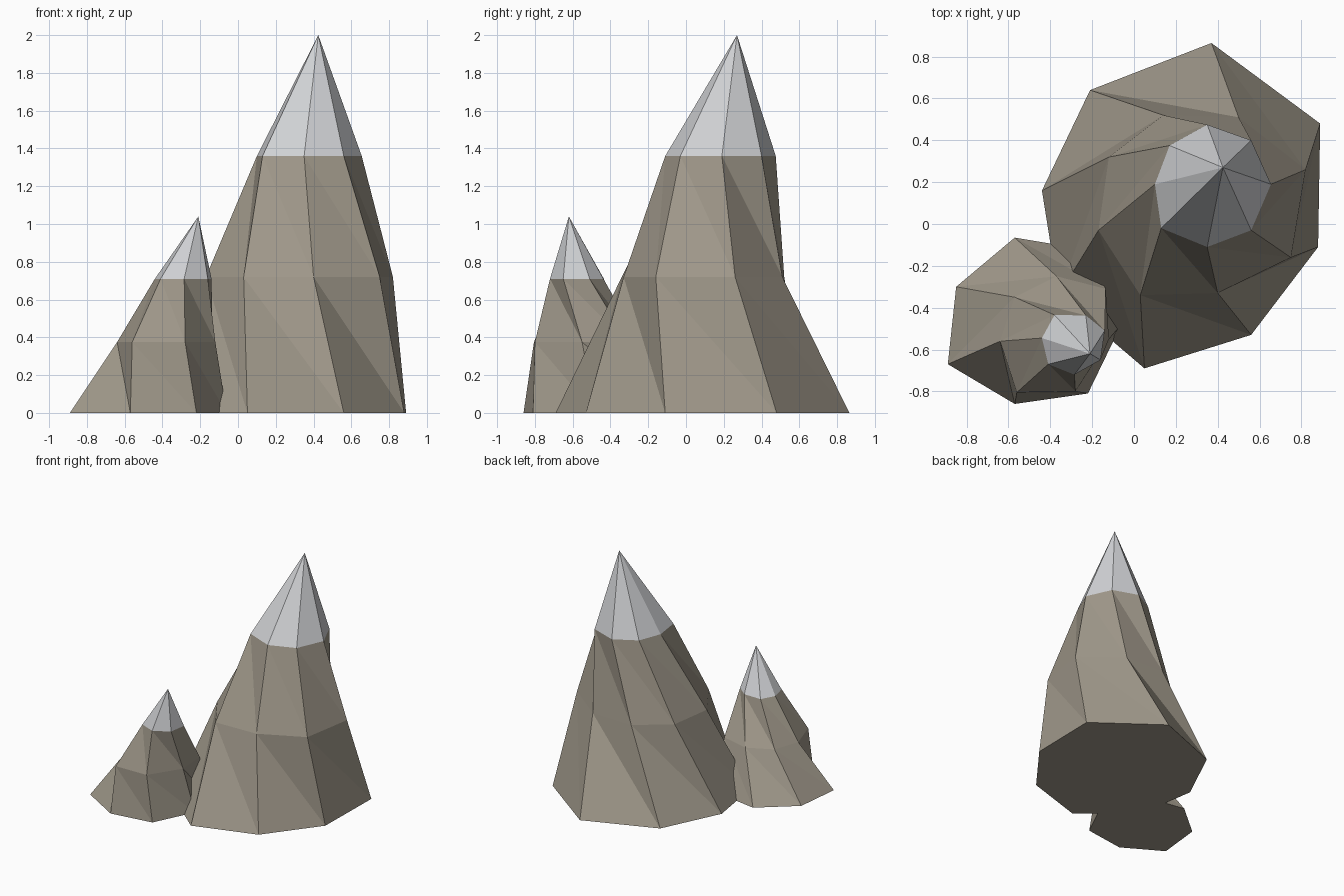
import bpy
import bmesh

# Remove the default object only
default_cube = bpy.data.objects.get("Cube")
if default_cube:
    bpy.data.objects.remove(default_cube, do_unlink=True)


def make_material(name, colour):
    material = bpy.data.materials.new(name)
    material.use_nodes = True
    rgba = (*colour, 1.0)
    material.diffuse_color = rgba
    for node in material.node_tree.nodes:
        if node.type == "BSDF_PRINCIPLED":
            node.inputs["Base Color"].default_value = rgba
            node.inputs["Roughness"].default_value = 0.9
    return material


rock = make_material("brown_rock", (0.35, 0.315, 0.255))
snow = make_material("pale_snow", (0.64, 0.65, 0.67))


def make_peak(name, heights, outlines, apex):
    """Stack jagged outlines into a faceted peak with a snow cap."""
    bm = bmesh.new()
    rings = [[bm.verts.new((x, y, z)) for x, y in outline]
             for z, outline in zip(heights, outlines)]
    tip = bm.verts.new(apex)
    count = len(rings[0])

    # Rock slopes: every panel is split along the same falling diagonal
    for lower, upper in zip(rings, rings[1:]):
        for i in range(count):
            j = (i + 1) % count
            bm.faces.new((lower[i], lower[j], upper[i]))
            bm.faces.new((lower[j], upper[j], upper[i]))
    bm.faces.new(list(reversed(rings[0])))

    # Snow cap: a fan from the top outline to the tip
    for i in range(count):
        cap_face = bm.faces.new((rings[-1][i], rings[-1][(i + 1) % count], tip))
        cap_face.material_index = 1

    bmesh.ops.recalc_face_normals(bm, faces=bm.faces)
    mesh = bpy.data.meshes.new(name)
    bm.to_mesh(mesh)
    bm.free()
    mesh.materials.append(rock)
    mesh.materials.append(snow)
    peak = bpy.data.objects.new(name, mesh)
    bpy.context.collection.objects.link(peak)
    return peak


# Tall peak: foot, shoulder and snow line, counter-clockwise from the front
tall_foot = [(0.05, -0.69), (0.56, -0.53), (0.88, -0.11), (0.89, 0.48),
             (0.37, 0.865), (-0.21, 0.64), (-0.44, 0.16), (-0.36, -0.34)]
tall_shoulder = [(0.03, -0.34), (0.4, -0.33), (0.75, -0.16), (0.82, 0.26),
                 (0.5, 0.51), (0.14, 0.52), (-0.12, 0.32), (-0.17, -0.03)]
tall_snow_line = [(0.13, -0.02), (0.35, -0.11), (0.56, -0.03), (0.655, 0.19),
                  (0.56, 0.4), (0.35, 0.475), (0.17, 0.375), (0.1, 0.19)]
make_peak("tall_peak", (0, 0.72, 1.36),
          (tall_foot, tall_shoulder, tall_snow_line), (0.425, 0.27, 2))

# Small peak, its foot running into the tall one
small_foot = [(-0.89, -0.67), (-0.57, -0.86), (-0.22, -0.81), (-0.06, -0.48),
              (-0.24, -0.12), (-0.57, -0.065), (-0.85, -0.3)]
small_shoulder = [(-0.64, -0.56), (-0.56, -0.805), (-0.28, -0.8), (-0.12, -0.55),
                  (-0.135, -0.31), (-0.37, -0.25), (-0.57, -0.35)]
small_snow_line = [(-0.44, -0.545), (-0.41, -0.67), (-0.285, -0.72), (-0.16, -0.65),
                   (-0.14, -0.51), (-0.23, -0.437), (-0.38, -0.435)]
make_peak("small_peak", (0, 0.375, 0.71),
          (small_foot, small_shoulder, small_snow_line), (-0.21, -0.62, 1.04))
